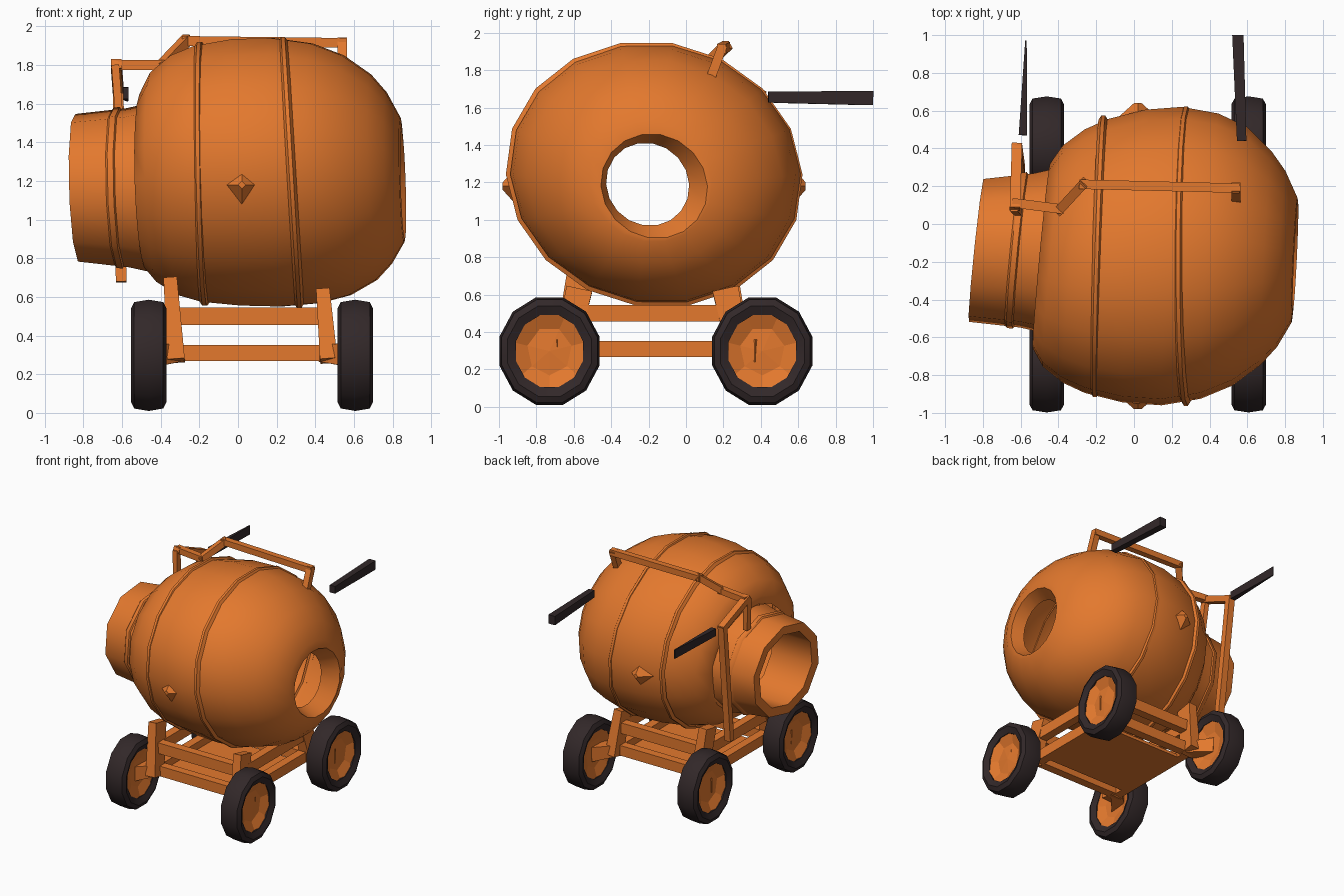
import bpy, bmesh, math
from mathutils import Vector, Matrix

if "Cube" in bpy.data.objects:
    bpy.data.objects.remove(bpy.data.objects["Cube"])


def material(name, col):
    m = bpy.data.materials.new(name)
    m.diffuse_color = (*col, 1)
    m.use_nodes = True
    m.node_tree.nodes["Principled BSDF"].inputs["Base Color"].default_value = m.diffuse_color
    return m


ORANGE = material("orange paint", (0.77, 0.19, 0.027))
DARK = material("dark rubber", (0.032, 0.021, 0.022))


def finish(name, bm, mat, smooth=None):
    bmesh.ops.recalc_face_normals(bm, faces=bm.faces)
    me = bpy.data.meshes.new(name)
    bm.to_mesh(me)
    bm.free()
    me.materials.append(mat)
    ob = bpy.data.objects.new(name, me)
    bpy.context.collection.objects.link(ob)
    if smooth:
        bpy.ops.object.select_all(action='DESELECT')
        bpy.context.view_layer.objects.active = ob
        ob.select_set(True)
        bpy.ops.object.shade_smooth_by_angle(angle=math.radians(smooth))
    return ob


def lathe(name, stations, n, mat, shear=None, closed=False, smooth=None, turn=0.0, lean=0.0):
    """Rings around the x axis; each station is (x, cy, ry, cz, rz)."""
    bm = bmesh.new()
    rings = []
    for x, cy, ry, cz, rz in stations:
        sy, sz = shear(x) if shear else (0, 0)
        ring = []
        for i in range(n):
            a = 2 * math.pi * (i + turn) / n
            dy, dz = ry * math.cos(a), rz * math.sin(a)
            ring.append(bm.verts.new((x + sy * dy + sz * dz, cy + dy - lean * dz, cz + dz)))
        rings.append(ring)
    pairs = list(zip(rings, rings[1:])) + ([(rings[-1], rings[0])] if closed else [])
    for r0, r1 in pairs:
        for i in range(n):
            j = (i + 1) % n
            bm.faces.new((r0[i], r0[j], r1[j], r1[i]))
    bmesh.ops.remove_doubles(bm, verts=bm.verts, dist=0.0005)
    return finish(name, bm, mat, smooth)


def bar(name, pts, w, h, mat, w2=None, h2=None):
    """Square bar along a path of points, optionally tapering."""
    bm = bmesh.new()
    for p, q in zip(pts, pts[1:]):
        p, q = Vector(p), Vector(q)
        d = (q - p).normalized()
        ref = Vector((0, 0, 1)) if abs(d.z) < 0.9 else Vector((0, 1, 0))
        side = d.cross(ref).normalized()
        up = side.cross(d)
        ext = d * (w * 0.4 if len(pts) > 2 else 0)
        ends = []
        for c, a, b in ((p - ext, w, h), (q + ext, w2 or w, h2 or h)):
            ends.append([bm.verts.new(c + side * a / 2 * s + up * b / 2 * t)
                         for s, t in ((-1, -1), (1, -1), (1, 1), (-1, 1))])
        bm.faces.new(ends[0])
        bm.faces.new(ends[1])
        for i in range(4):
            j = (i + 1) % 4
            bm.faces.new((ends[0][i], ends[0][j], ends[1][j], ends[1][i]))
    return finish(name, bm, mat)


def tilt(x):
    """Ring tilt: strong at the mouth, slight at the closed end."""
    return 0.075 - 0.035 * x, -0.03


CY, LEAN = -0.17, 0.06

# Hollow drum whose open right end folds into an inward lip
lathe("drum", [
    (-0.48, CY, 0.42, 1.19, 0.40),
    (-0.49, CY, 0.49, 1.20, 0.455), (-0.43, CY, 0.585, 1.22, 0.55),
    (-0.32, CY, 0.67, 1.23, 0.63), (-0.20, CY, 0.725, 1.237, 0.672),
    (0.0, CY, 0.775, 1.245, 0.70), (0.20, CY, 0.79, 1.245, 0.705),
    (0.40, CY, 0.755, 1.24, 0.682), (0.56, CY, 0.685, 1.23, 0.63),
    (0.70, CY - 0.01, 0.565, 1.22, 0.54), (0.78, CY - 0.015, 0.465, 1.215, 0.45),
    (0.85, CY - 0.02, 0.33, 1.205, 0.325), (0.855, CY, 0.285, 1.18, 0.28),
    (0.75, -0.205, 0.222, 1.19, 0.222)], 18, ORANGE, tilt, smooth=40, lean=LEAN)

# Neck with a thick mouth rim
lathe("neck", [(x, -0.14, r, 1.165, r) for x, r in (
    (-0.46, 0.31), (-0.83, 0.31), (-0.835, 0.385), (-0.57, 0.415), (-0.46, 0.44))],
    10, ORANGE, tilt, turn=0.3, smooth=40)
lathe("neck_band", [(x, -0.14, r, 1.165, r) for x, r in (
    (-0.65, 0.40), (-0.635, 0.418), (-0.605, 0.422), (-0.59, 0.40))],
    10, ORANGE, tilt, turn=0.3, smooth=40)

# Raised bands around the drum
for label, x, ry, rz, cz, shear in (("left", -0.185, 0.735, 0.682, 1.237, (0.03, -0.02)),
                                    ("right", 0.275, 0.783, 0.703, 1.243, (0.0, -0.06))):
    lathe(label + "_drum_band", [
        (x + dx, CY, ry + h, cz, rz + h) for dx, h in ((-0.025, -0.014), (-0.01, 0.01), (0.01, 0.01), (0.025, -0.014))],
        18, ORANGE, lambda _x: shear, smooth=40, lean=LEAN)

# Pointed pivots on the drum sides
for label, y, s in (("front", -0.935, -1), ("rear", 0.595, 1)):
    bm = bmesh.new()
    bmesh.ops.create_cone(bm, cap_ends=True, segments=4, radius1=0.12, radius2=0.02, depth=0.09,
                          matrix=Matrix.Translation((0.02, y, 1.18)) @ Matrix.Rotation(-s * math.pi / 2, 4, 'X'))
    finish(label + "_drum_pivot", bm, ORANGE)

XL, XR, YF, YB = -0.33, 0.45, -0.60, 0.24

# Wheels: tyre, dished hub and axle arm to the chassis corner
for sx, x, xc in (("left", -0.462, XL), ("right", 0.607, XR)):
    out = -1 if x < 0 else 1
    for sy, y, yc in (("front", -0.73, YF), ("rear", 0.408, YB)):
        nm = sy + "_" + sx

        def wheel_ring(prof):
            return [(x + out * dx, y, r * 0.93, 0.298, r) for dx, r in prof]
        lathe(nm + "_tyre", wheel_ring((
            (-0.07, 0.20), (-0.092, 0.25), (-0.075, 0.285), (0, 0.298),
            (0.075, 0.285), (0.092, 0.25), (0.07, 0.20))), 12, DARK, closed=True, turn=0.5, smooth=35)
        lathe(nm + "_hub", wheel_ring((
            (-0.04, 0.0), (-0.04, 0.12), (-0.07, 0.228), (0.07, 0.228), (0.03, 0.13), (0.04, 0.0))), 7, ORANGE, turn=0.25)
        bar(nm + "_axle_arm", [(x, y, 0.30), (xc, yc, 0.31)], 0.11, 0.12, ORANGE, 0.09, 0.09)

# Chassis: two stacked rectangles, corner posts and floor
for z, h, label in ((0.50, 0.09, "upper"), (0.31, 0.085, "lower")):
    for y, side in ((YF, "front"), (YB, "rear")):
        bar(f"{label}_{side}_beam", [(XL, y, z), (XR, y, z)], 0.07, h, ORANGE)
    for x, side in ((XL, "left"), (XR, "right")):
        bar(f"{label}_{side}_rail", [(x, YF, z), (x, YB, z)], 0.07, h, ORANGE)
for x, top in ((XL, 0.71), (XR, 0.65)):
    for y, inward in ((YF, 1), (YB, -1)):
        name = ("front" if y < 0 else "rear") + ("_left" if x < 0 else "_right")
        bar(name + "_post", [(x + (0.01 if x < 0 else 0.02), y - inward * 0.05, 0.27),
                             (x - (0.02 if x < 0 else 0.01), y + inward * 0.03, top - 0.02)], 0.09, 0.12, ORANGE, 0.07, 0.14)
bar("floor_plate", [(0.06, -0.50, 0.28), (0.06, 0.16, 0.28)], 0.76, 0.025, ORANGE)

# Handle frame over the drum and down past the neck
bar("top_handle_frame", [(0.54, 0.14, 1.78), (0.54, 0.19, 1.915), (-0.27, 0.21, 1.925),
                         (-0.39, 0.08, 1.80), (-0.625, 0.11, 1.80)], 0.05, 0.05, ORANGE)
bar("neck_bracket", [(-0.63, 0.10, 1.80), (-0.62, 0.40, 1.67), (-0.605, 0.29, 0.70)], 0.055, 0.05, ORANGE)
bar("neck_strut", [(-0.635, 0.09, 1.80), (-0.615, 0.07, 1.53)], 0.04, 0.05, ORANGE)

# Dark push grips
bar("right_grip", [(0.57, 0.44, 1.657), (0.55, 1.0, 1.65)], 0.05, 0.06, DARK, 0.06, 0.075)
bar("left_grip", [(-0.588, 0.47, 1.655), (-0.572, 0.97, 1.65)], 0.045, 0.06, DARK, 0.008, 0.075)
